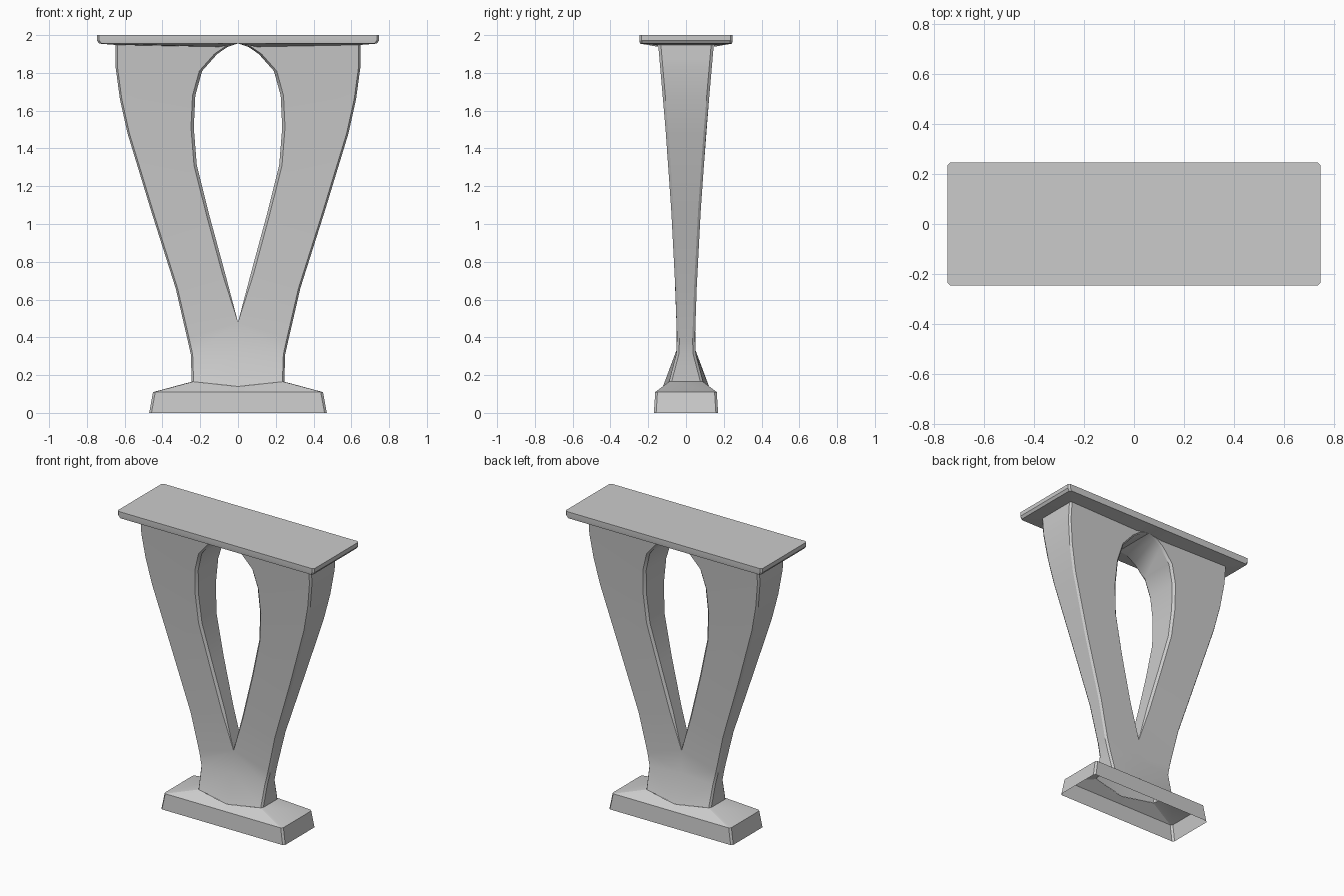
import bpy, bmesh
from math import radians

if "Cube" in bpy.data.objects:
    bpy.data.objects.remove(bpy.data.objects["Cube"])


def finish(bm, name, angle=25):
    bmesh.ops.remove_doubles(bm, verts=bm.verts, dist=0.0005)
    bmesh.ops.dissolve_degenerate(bm, edges=bm.edges, dist=0.0005)
    bmesh.ops.recalc_face_normals(bm, faces=bm.faces)
    mesh = bpy.data.meshes.new(name)
    bm.to_mesh(mesh)
    bm.free()
    mesh.shade_smooth()
    mesh.set_sharp_from_angle(angle=radians(angle))
    obj = bpy.data.objects.new(name, mesh)
    bpy.context.collection.objects.link(obj)
    return obj


def ring(quarter):
    """Mirror a quarter outline (end to front centre) into a full closed ring."""
    half = quarter + [(-x, y, z) for x, y, z in reversed(quarter)]
    return half + [(x, -y, z) for x, y, z in reversed(half)]


def stack(rings, name, cap_last=False):
    bm = bmesh.new()
    loops = [[bm.verts.new(p) for p in ring(r)] for r in rings]
    for a, b in zip(loops, loops[1:]):
        n = len(a)
        for i in range(n):
            bm.faces.new((a[i], a[(i + 1) % n], b[(i + 1) % n], b[i]))
    if cap_last:
        bm.faces.new(loops[-1])
    return finish(bm, name)


def outline(x, y, z, c=0.012):
    """Quarter of a rectangle with a small cut corner."""
    return [(x, -y + c, z), (x - c, -y, z), (x * 0.15, -y, z), (0.001, -y, z)]


# hollow plinth with sloped shoulders meeting the column foot
foot = [(0.245, -0.075, 0.165), (0.235, -0.09, 0.165),
        (0.04, -0.118, 0.144), (0.001, -0.122, 0.14)]
stack([outline(0.47, 0.17, 0.0), outline(0.45, 0.163, 0.11), foot], "base_plinth")

# top slab, underside sloping to the legs
under = [(0.648, -0.135, 1.948), (0.636, -0.147, 1.948),
         (0.1, -0.147, 1.938), (0.001, -0.147, 1.955)]
stack([under, outline(0.735, 0.244, 1.955), outline(0.747, 0.247, 1.972),
       outline(0.747, 0.247, 2.0)], "top_slab", cap_last=True)

# forked column: outer x, outer z, inner x, inner z at each station
STATIONS = [
    (0.245, 0.165, 0, 0.14), (0.25, 0.31, 0, 0.33), (0.27, 0.40, 0, 0.48),
    (0.33, 0.66, 0.066, 0.73), (0.46, 1.07, 0.15, 1.04),
    (0.585, 1.48, 0.218, 1.31), (0.625, 1.66, 0.234, 1.51),
    (0.648, 1.83, 0.226, 1.68), (0.648, 1.88, 0.19, 1.81),
    (0.648, 1.92, 0.11, 1.90), (0.648, 1.94, 0.055, 1.938),
    (0.648, 1.95, 0, 1.956)]
DEPTH = [(0.14, 0.122), (0.165, 0.09), (0.31, 0.052), (0.44, 0.046),
         (1.0, 0.073), (1.5, 0.108), (1.96, 0.148)]


def depth(z):
    for (z0, d0), (z1, d1) in zip(DEPTH, DEPTH[1:]):
        if z <= z1:
            return d0 + (d1 - d0) * (z - z0) / (z1 - z0)
    return DEPTH[-1][1]


bm = bmesh.new()
for side in (1, -1):
    loops = []
    for xo, zo, xi, zi in STATIONS:
        ho, hi = depth(zo), depth(zi)
        c = 0.015 if xi else 0
        front = [(xo, -ho + 0.014, zo), (xo - 0.01, -ho, zo),
                 (xi + c, -hi, zi), (xi, -hi + c, zi)]
        section = front + [(x, -y, z) for x, y, z in reversed(front)]
        loops.append([bm.verts.new((side * x, y, z)) for x, y, z in section])
    for i, (a, b) in enumerate(zip(loops, loops[1:])):
        for k in range(8):
            if i < 2 and k in (2, 3, 4):   # no inner wall below the fork
                continue
            j = (k + 1) % 8
            bm.faces.new((a[k], a[j], b[j], b[k]))
finish(bm, "forked_column", 30)
